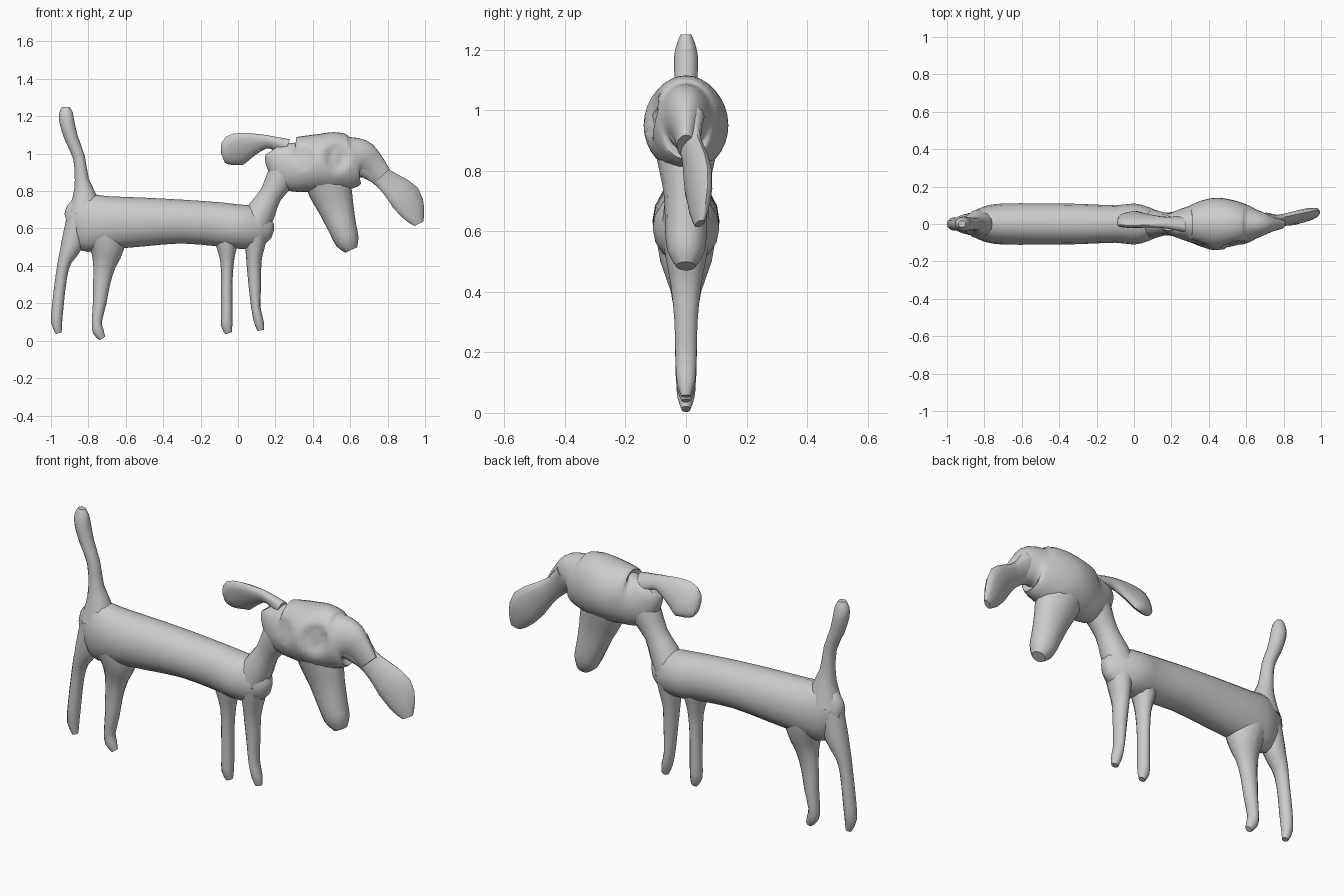
import bpy, bmesh, math
from mathutils import Vector

grey = bpy.data.materials.new("clay grey")
grey.diffuse_color = (0.6, 0.6, 0.6, 1)


def spline(a, b, c, d, t):
    """Smooth interpolation between stations b and c."""
    return 0.5 * (2 * b + (c - a) * t + (2 * a - 5 * b + 4 * c - d) * t * t
                  + (3 * b - a - 3 * c + d) * t ** 3)


def limb(name, stations, sides=12, steps=2, lean=0.0, y_end=0.0, dents=()):
    """Loft ovals along a path; station = x, z, half width, half depth.
    lean tilts the ovals in y, y_end drifts the path sideways."""
    pts = [Vector(s) for s in stations]
    n = len(pts)
    dense = []
    for i in range(n - 1):
        quad = [pts[max(0, min(n - 1, i + k))] for k in (-1, 0, 1, 2)]
        dense += [spline(*quad, j / steps) for j in range(steps)]
    dense.append(pts[-1])
    bm = bmesh.new()
    rings = []
    last = len(dense) - 1
    for i, (x, z, w, d) in enumerate(dense):
        p, q = dense[max(i - 1, 0)], dense[min(i + 1, last)]
        tan = Vector((q[0] - p[0], q[1] - p[1])).normalized()
        ring = []
        for k in range(sides):
            a = math.tau * k / sides
            u = w * math.cos(a)
            co = Vector((x - tan.y * u,
                         d * math.sin(a) + lean * u + y_end * min(1, 1.5 * i / last),
                         z + tan.x * u))
            # eye sockets pressed into the front face, each with a raised pupil
            for ex, ez, r, depth in dents:
                dist = math.hypot(co.x - ex, co.z - ez) / r
                if co.y < 0 and dist < 1:
                    co.y += depth * (1 - dist * dist) * (0.4 if dist < 0.35 else 1)
            ring.append(bm.verts.new(co))
        rings.append(ring)
    for r0, r1 in zip(rings, rings[1:]):
        for k in range(sides):
            m = (k + 1) % sides
            bm.faces.new((r0[k], r0[m], r1[m], r1[k]))
    bm.faces.new(rings[0])
    bm.faces.new(rings[-1])
    bmesh.ops.recalc_face_normals(bm, faces=bm.faces)
    mesh = bpy.data.meshes.new(name)
    bm.to_mesh(mesh)
    bm.free()
    mesh.materials.append(grey)
    ob = bpy.data.objects.new(name, mesh)
    bpy.context.collection.objects.link(ob)
    bpy.context.view_layer.objects.active = ob
    ob.select_set(True)
    bpy.ops.object.shade_smooth_by_angle(angle=math.radians(50))
    ob.select_set(False)
    return ob


# long torso
limb("torso", [(-.91, .62, .06, .03), (-.87, .63, .13, .06), (-.8, .63, .155, .095),
               (-.7, .63, .143, .11), (-.5, .635, .13, .11), (-.3, .637, .117, .108),
               (-.1, .622, .118, .1), (0, .61, .118, .11), (.08, .61, .115, .09),
               (.14, .63, .09, .06), (.175, .65, .035, .03)], sides=16)

# upright tail
limb("tail", [(-.82, .68, .09, .08), (-.82, .77, .065, .06), (-.835, .86, .038, .04),
              (-.85, .98, .032, .033), (-.89, .08 + 1, .036, .036), (-.915, 1.17, .04, .04),
              (-.92, 1.22, .036, .03), (-.92, 1.25, .02, .018)])

# four legs standing in one line
limb("rear_leg", [(-.855, .66, .06, .06), (-.885, .52, .06, .058), (-.925, .43, .037, .045),
                  (-.945, .34, .031, .036), (-.962, .2, .031, .036),
                  (-.97, .1, .03, .03), (-.958, .04, .016, .015)])
limb("second_rear_leg", [(-.72, .6, .12, .1), (-.7, .5, .095, .085), (-.715, .4, .06, .05),
                         (-.73, .3, .045, .037), (-.74, .2, .036, .036),
                         (-.755, .1, .027, .032), (-.747, .05, .03, .028),
                         (-.725, .012, .018, .015)])
limb("second_front_leg", [(-.06, .6, .09, .08), (-.06, .5, .055, .062),
                          (-.058, .42, .036, .045), (-.06, .3, .03, .037),
                          (-.06, .15, .03, .035), (-.06, .08, .03, .03),
                          (-.05, .04, .018, .015)])
limb("front_leg", [(.095, .6, .075, .08), (.09, .5, .052, .065), (.085, .42, .04, .05),
                   (.09, .3, .034, .038), (.095, .18, .025, .035),
                   (.112, .1, .026, .03), (.122, .055, .018, .016)])

# neck, head with pressed-in eyes, and drooping muzzle
limb("neck", [(.09, .62, .08, .08), (.13, .7, .075, .07), (.175, .78, .06, .06),
              (.23, .87, .08, .07), (.28, .95, .09, .08)])
limb("head", [(.185, 1.02, .045, .035), (.21, .99, .085, .06), (.28, .945, .138, .09),
              (.36, .945, .15, .125), (.44, .95, .155, .14), (.52, .955, .16, .13),
              (.6, .957, .143, .105), (.66, .965, .11, .075), (.72, .93, .075, .045),
              (.77, .88, .055, .03)], sides=32, steps=4,
     dents=[(.35, .98, .06, .025), (.53, .98, .075, .04)])
limb("muzzle", [(.46, .9, .12, .11), (.495, .8, .115, .088), (.525, .71, .095, .072),
                (.56, .6, .075, .069), (.585, .53, .064, .06), (.605, .485, .035, .033)])

# floppy ears, one behind and one ahead of the head
limb("front_ear", [(.68, .95, .08, .055), (.75, .89, .055, .03), (.82, .835, .065, .03),
                   (.895, .765, .085, .035), (.94, .68, .062, .028),
                   (.968, .625, .026, .014)], lean=.35, y_end=.045)
limb("back_ear", [(.26, 1.03, .05, .04), (.18, 1.06, .034, .03), (.12, 1.06, .045, .028),
                  (.04, 1.04, .075, .03), (-.02, 1.015, .088, .034),
                  (-.06, .985, .056, .03), (-.08, .975, .025, .018)], lean=.35, y_end=.025)
